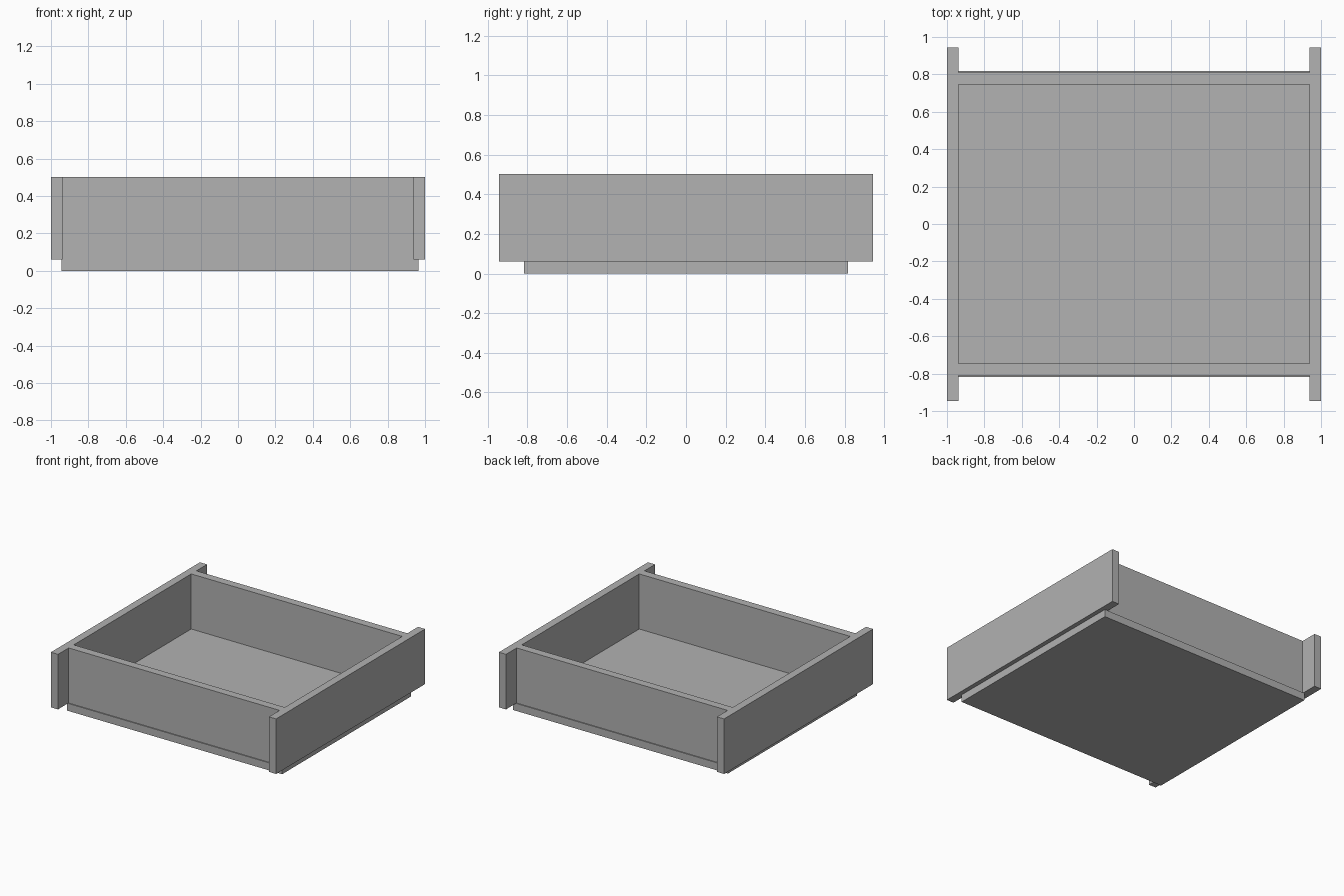
import bpy

cube = bpy.data.objects.get("Cube")
if cube:
    bpy.data.objects.remove(cube, do_unlink=True)

# Single plain grey finish
grey = bpy.data.materials.new("plain_grey")
grey.use_nodes = True
colour = (0.445, 0.445, 0.445, 1)
grey.diffuse_color = colour
grey.node_tree.nodes["Principled BSDF"].inputs["Base Color"].default_value = colour


def board(name, x, y, z):
    """Flat board spanning the given (min, max) range on each axis."""
    spans = (x, y, z)
    bpy.ops.mesh.primitive_cube_add(size=1, location=[(a + b) / 2 for a, b in spans])
    obj = bpy.context.object
    obj.name = name
    obj.scale = [b - a for a, b in spans]
    bpy.ops.object.transform_apply(location=False, rotation=False, scale=True)
    obj.data.materials.append(grey)
    return obj


BASE_TOP, TOP = 0.06, 0.502
INNER_X = 0.937

# Base panel, set very slightly off centre under the walls
board("base_panel", (-0.945, 0.965), (-0.818, 0.818), (0, BASE_TOP))

# Long side walls that project beyond the front and back
board("right_wall", (-1, -INNER_X), (-0.945, 0.945), (BASE_TOP, TOP))
board("left_wall", (INNER_X, 1), (-0.945, 0.945), (BASE_TOP, TOP))

# Cross walls fitted between the sides
board("front_wall", (-INNER_X, INNER_X), (-0.81, -0.745), (BASE_TOP, TOP))
board("back_wall", (-INNER_X, INNER_X), (0.745, 0.81), (BASE_TOP, TOP))
